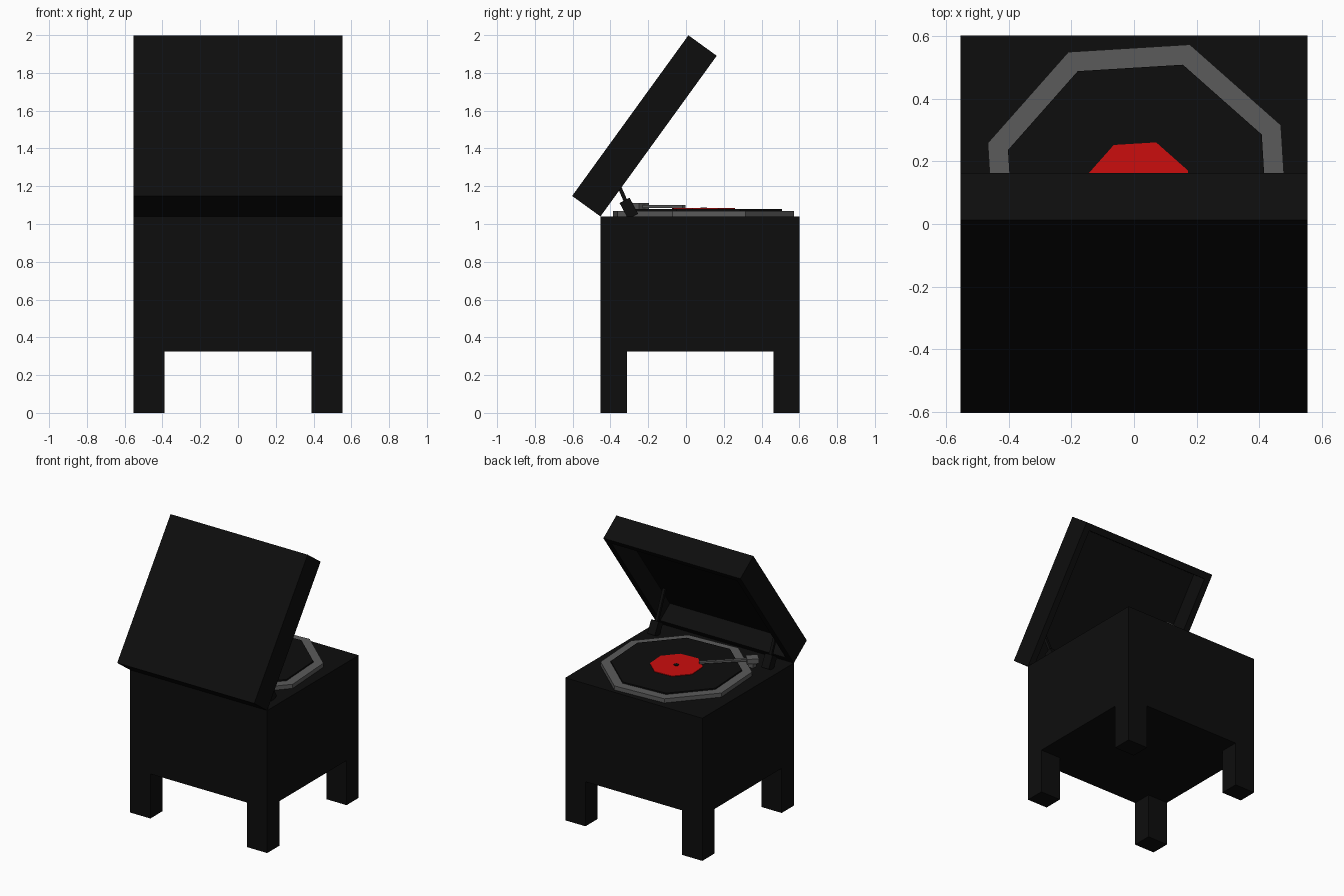
import bpy, bmesh, math
from mathutils import Vector, Matrix

default = bpy.data.objects.get("Cube")
if default:
    bpy.data.objects.remove(default, do_unlink=True)


def material(name, rgb):
    m = bpy.data.materials.new(name)
    m.use_nodes = True
    m.diffuse_color = (*rgb, 1)
    m.node_tree.nodes["Principled BSDF"].inputs["Base Color"].default_value = (*rgb, 1)
    return m


BLACK = material("black", (0.004, 0.004, 0.004))
GREY = material("grey", (0.105, 0.105, 0.105))
RED = material("red", (0.6, 0.004, 0.004))


def finish(name, bm, mat):
    bmesh.ops.recalc_face_normals(bm, faces=bm.faces)
    mesh = bpy.data.meshes.new(name)
    bm.to_mesh(mesh)
    bm.free()
    mesh.materials.append(mat)
    ob = bpy.data.objects.new(name, mesh)
    bpy.context.collection.objects.link(ob)
    return ob


def box_mesh(lo, hi):
    lo, hi = Vector(lo), Vector(hi)
    bm = bmesh.new()
    place = Matrix.Translation((lo + hi) / 2) @ Matrix.Diagonal((*(hi - lo), 1))
    bmesh.ops.create_cube(bm, size=1, matrix=place)
    return bm


def box(name, lo, hi, mat):
    return finish(name, box_mesh(lo, hi), mat)


def disc(name, radius, z0, z1, mat, sides=8):
    bm = bmesh.new()
    place = Matrix.Translation((0.013, 0.093, (z0 + z1) / 2)) @ Matrix.Rotation(math.radians(26), 4, "Z")
    bmesh.ops.create_cone(bm, cap_ends=True, segments=sides, radius1=radius,
                          radius2=radius, depth=z1 - z0, matrix=place)
    return finish(name, bm, mat)


def bar(name, start, end, width, height, mat):
    """Square bar whose length runs from start to end."""
    start, end = Vector(start), Vector(end)
    axis = end - start
    half = axis.length / 2
    ob = box(name, (-width / 2, -height / 2, -half), (width / 2, height / 2, half), mat)
    ob.rotation_euler = axis.to_track_quat("Z", "Y").to_euler()
    ob.location = (start + end) / 2
    return ob


# Cabinet and its four legs, flush with the corners
X, FRONT, BACK, BASE, TOP = 0.553, -0.453, 0.602, 0.325, 1.04
box("cabinet", (-X, FRONT, BASE), (X, BACK, TOP), BLACK)
LEG_X, LEG_Y = 0.163, 0.14
for side, x in (("right", -X), ("left", X - LEG_X)):
    for end, y in (("front", FRONT), ("back", BACK - LEG_Y)):
        box(f"{end}_{side}_leg", (x, y, 0), (x + LEG_X, y + LEG_Y, BASE), BLACK)

# Hollow lid, hinged on the front edge and tilted open
bm = box_mesh((-X, 0, 0), (X, 1.05, 0.185))
under = min(bm.faces, key=lambda f: f.calc_center_median().z)
bmesh.ops.inset_region(bm, faces=[under], thickness=0.065)
floor = bmesh.ops.extrude_discrete_faces(bm, faces=[under])["faces"][0]
bmesh.ops.translate(bm, verts=floor.verts, vec=(0, 0, 0.14))
lid = finish("lid", bm, BLACK)
lid.location = (0, FRONT, TOP)
lid.rotation_euler.x = math.radians(54.1)

# Lid struts: thick sleeve and thin rod
for side, x in (("right", -0.46), ("left", 0.46)):
    bar(f"{side}_strut_sleeve", (x, -0.28, 1.04), (x, -0.325, 1.125), 0.06, 0.06, BLACK)
    bar(f"{side}_strut_rod", (x, -0.315, 1.11), (x, -0.41, 1.33), 0.02, 0.02, BLACK)

# Platter, record, label and spindle
disc("platter", 0.507, TOP, 1.07, GREY)
disc("record", 0.439, 1.07, 1.08, BLACK)
disc("record_label", 0.177, 1.08, 1.084, RED)
disc("spindle", 0.018, 1.084, 1.088, BLACK)

# Tone arm reaching from its pivot to the record
pivot, tip = Vector((-0.36, -0.25, 1.093)), Vector((-0.10, -0.01, 1.093))
along = (tip - pivot).normalized()
bar("tone_arm_pivot", pivot - along * 0.04, pivot + along * 0.04, 0.07, 0.035, GREY)
bar("tone_arm", pivot, tip, 0.022, 0.014, GREY)
box("tone_arm_post", (-0.38, -0.27, TOP), (-0.34, -0.23, 1.08), GREY)
